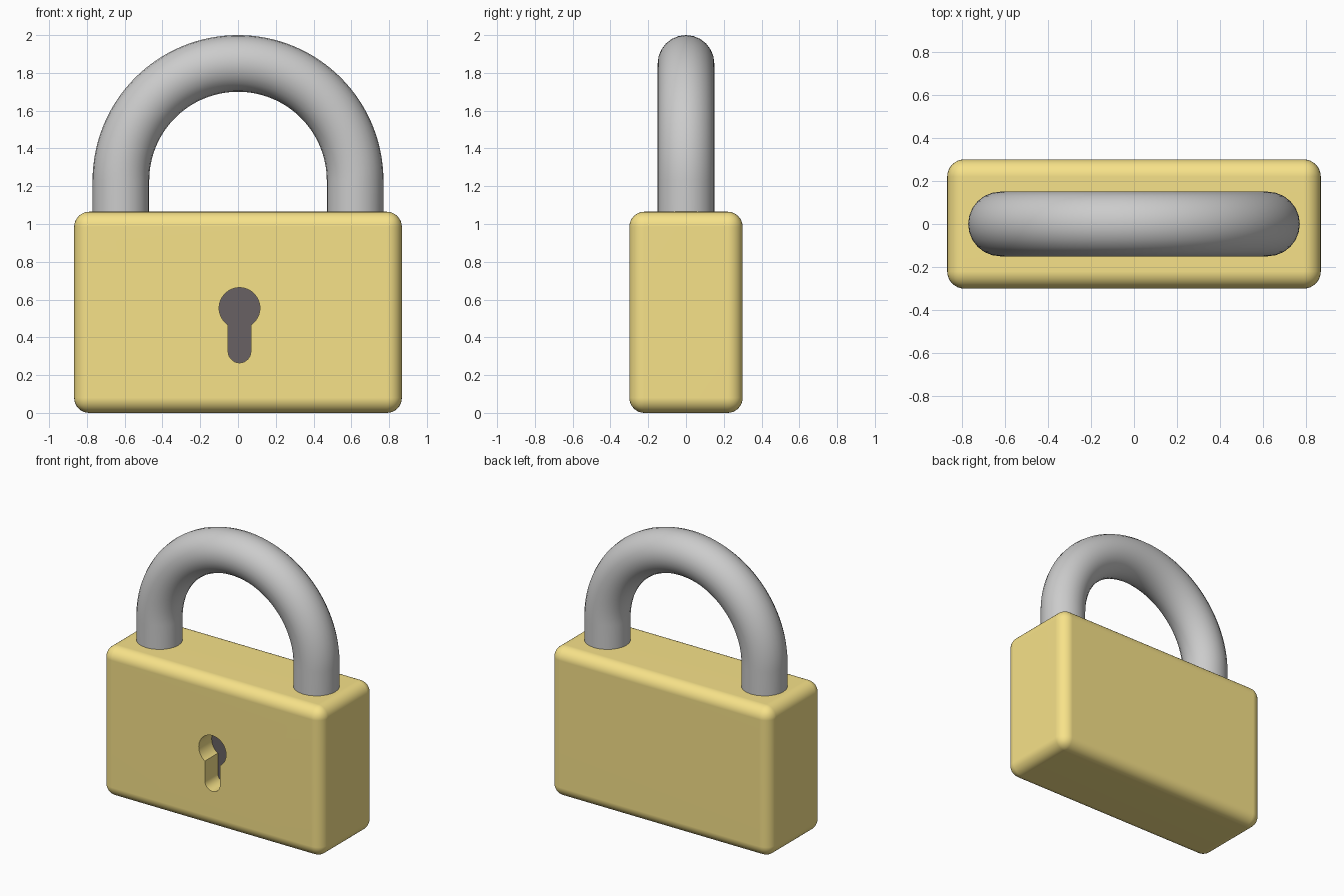
import bpy, bmesh
from math import sin, cos, pi, asin

if "Cube" in bpy.data.objects:
    bpy.data.objects.remove(bpy.data.objects["Cube"])

BODY = (1.735, 0.60, 1.065)       # width, depth, height
ROUND = 0.08
FLOOR_Y = -0.15                   # bottom of the keyhole recess


def material(name, rgb):
    m = bpy.data.materials.new(name)
    m.diffuse_color = (*rgb, 1)
    m.use_nodes = True
    m.node_tree.nodes["Principled BSDF"].inputs["Base Color"].default_value = m.diffuse_color
    return m


def add_object(name, bm, mat=None):
    bmesh.ops.recalc_face_normals(bm, faces=bm.faces)
    me = bpy.data.meshes.new(name)
    bm.to_mesh(me)
    bm.free()
    ob = bpy.data.objects.new(name, me)
    bpy.context.collection.objects.link(ob)
    if mat:
        me.materials.append(mat)
    return ob


def activate(ob):
    bpy.ops.object.select_all(action='DESELECT')
    ob.select_set(True)
    bpy.context.view_layer.objects.active = ob


def keyhole_outline(cx=0.008, cz=0.555, r=0.108, slot_r=0.06, slot_z=0.325):
    a = asin(slot_r / r)
    start, sweep, n = -pi / 2 + a, 2 * pi - 2 * a, 48
    head = [(cx + r * cos(start + sweep * i / n), cz + r * sin(start + sweep * i / n))
            for i in range(n + 1)]
    foot = [(cx + slot_r * cos(pi + pi * i / 20), slot_z + slot_r * sin(pi + pi * i / 20))
            for i in range(21)]
    return head + foot


def keyhole_prism(name, y0, y1, mat):
    bm = bmesh.new()
    face = bm.faces.new([bm.verts.new((x, y0, z)) for x, z in keyhole_outline()])
    ext = bmesh.ops.extrude_face_region(bm, geom=[face])
    for v in ext["geom"]:
        if isinstance(v, bmesh.types.BMVert):
            v.co.y = y1
    return add_object(name, bm, mat)


brass = material("brass", (0.93, 0.76, 0.25))
black = material("black", (0.14, 0.12, 0.125))

# Body: rounded block
bm = bmesh.new()
bmesh.ops.create_cube(bm, size=1)
bmesh.ops.scale(bm, vec=BODY, verts=bm.verts)
bmesh.ops.translate(bm, vec=(0, 0, BODY[2] / 2), verts=bm.verts)
bmesh.ops.bevel(bm, geom=bm.edges[:], offset=ROUND, segments=8, profile=0.5,
                affect='EDGES')
body = add_object("lock_body", bm, brass)

# Keyhole recess cut into the front
cutter = keyhole_prism("keyhole_cutter", -0.45, FLOOR_Y, brass)
cutter.hide_render = True
cut = body.modifiers.new("keyhole", 'BOOLEAN')
cut.operation, cut.solver, cut.object = 'DIFFERENCE', 'EXACT', cutter
activate(body)
bpy.ops.object.modifier_apply(modifier=cut.name)
bpy.data.objects.remove(cutter)
bpy.ops.object.shade_smooth_by_angle(angle=pi / 6)
body.modifiers.new("flat_sides", 'WEIGHTED_NORMAL').keep_sharp = True

# Dark floor of the keyhole
keyhole_prism("keyhole_floor", FLOOR_Y - 0.004, FLOOR_Y + 0.01, black)

# Shackle: round bar swept along two legs and a half circle
R, TUBE, ARC_Z, FOOT_Z = 0.62, 0.15, 1.23, 0.95
path = [(R, FOOT_Z)]
path += [(R * cos(pi * i / 64), ARC_Z + R * sin(pi * i / 64)) for i in range(65)]
path += [(-R, FOOT_Z)]
curve = bpy.data.curves.new("shackle", 'CURVE')
curve.dimensions = '3D'
curve.bevel_depth = TUBE
curve.bevel_resolution = 10
curve.use_fill_caps = True
spline = curve.splines.new('POLY')
spline.points.add(len(path) - 1)
for p, (x, z) in zip(spline.points, path):
    p.co = (x, 0, z, 1)
shackle = bpy.data.objects.new("shackle", curve)
bpy.context.collection.objects.link(shackle)
activate(shackle)
bpy.ops.object.convert(target='MESH')
bpy.ops.object.shade_smooth_by_angle(angle=pi / 6)
